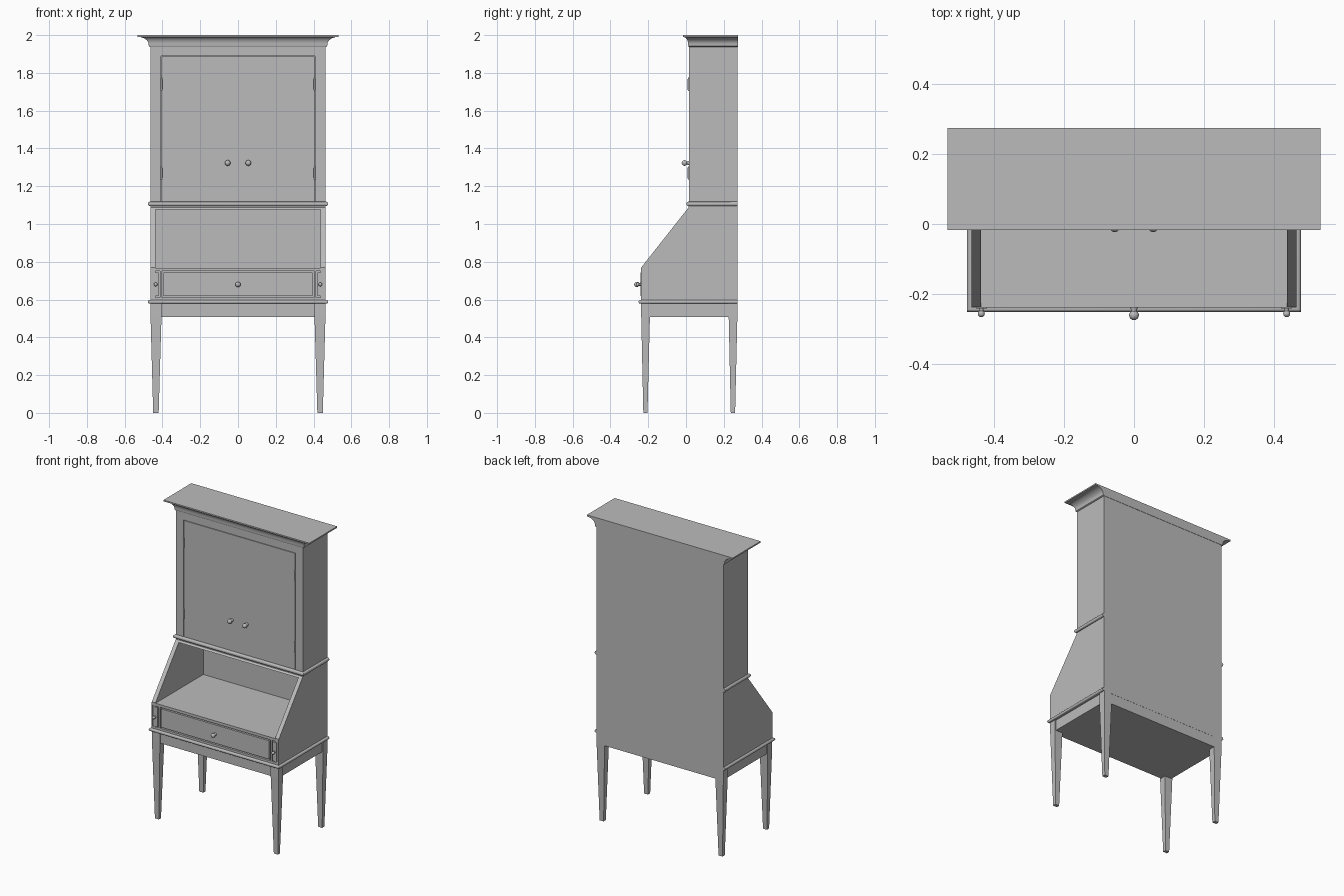
import bpy, bmesh, math
from mathutils import Matrix, Vector

cube = bpy.data.objects.get("Cube")
if cube:
    bpy.data.objects.remove(cube, do_unlink=True)

grey = bpy.data.materials.new("grey_wood")
grey.use_nodes = True
tone = (0.5, 0.5, 0.5, 1)
grey.diffuse_color = tone
grey.node_tree.nodes["Principled BSDF"].inputs["Base Color"].default_value = tone

BACK = 0.272


def finish(name, bm, smooth=False):
    bmesh.ops.recalc_face_normals(bm, faces=bm.faces)
    mesh = bpy.data.meshes.new(name)
    bm.to_mesh(mesh)
    bm.free()
    mesh.materials.append(grey)
    obj = bpy.data.objects.new(name, mesh)
    bpy.context.collection.objects.link(obj)
    if smooth:
        bpy.ops.object.select_all(action='DESELECT')
        obj.select_set(True)
        bpy.context.view_layer.objects.active = obj
        bpy.ops.object.shade_smooth_by_angle(angle=math.radians(40))
    return obj


def loft(name, rings, smooth=False):
    """Stack rectangles (x0, x1, y0, y1, z) into a closed solid."""
    bm = bmesh.new()
    loops = [[bm.verts.new(p) for p in ((x0, y0, z), (x1, y0, z), (x1, y1, z), (x0, y1, z))]
             for x0, x1, y0, y1, z in rings]
    for a, b in zip(loops, loops[1:]):
        for i in range(4):
            j = (i + 1) % 4
            bm.faces.new((a[i], a[j], b[j], b[i]))
    bm.faces.new(loops[0][::-1])
    bm.faces.new(loops[-1])
    return finish(name, bm, smooth)


def box(name, x0, x1, y0, y1, z0, z1):
    return loft(name, [(x0, x1, y0, y1, z0), (x0, x1, y0, y1, z1)])


def prism(name, x0, x1, outline):
    """Extrude a y-z outline along x."""
    bm = bmesh.new()
    face = bm.faces.new([bm.verts.new((x0, y, z)) for y, z in outline])
    out = bmesh.ops.extrude_face_region(bm, geom=[face])
    verts = [v for v in out["geom"] if isinstance(v, bmesh.types.BMVert)]
    bmesh.ops.translate(bm, verts=verts, vec=Vector((x1 - x0, 0, 0)))
    return finish(name, bm)


def moulding(name, half, front, z0, z1, bulge):
    """Half-round strip around the front and sides, flush at the back."""
    rings = []
    for i in range(9):
        a = math.pi * i / 8
        o = bulge * math.sin(a)
        rings.append((-half - o, half + o, front - o, BACK, (z0 + z1) / 2 - (z1 - z0) / 2 * math.cos(a)))
    loft(name, rings, True)


def knob(name, x, front, z, r):
    bm = bmesh.new()
    tip = front - r * 1.6
    bmesh.ops.create_uvsphere(bm, u_segments=20, v_segments=12, radius=r,
                              matrix=Matrix.Translation((x, tip, z)))
    bmesh.ops.create_cone(bm, cap_ends=True, segments=16, radius1=r * 0.75, radius2=r * 0.45, depth=r * 1.7,
                          matrix=Matrix.Translation((x, front - r * 0.7, z)) @ Matrix.Rotation(math.pi / 2, 4, 'X'))
    finish(name, bm, True)


SIDES = (("right", -1), ("left", 1))


def mirrored_box(name, x0, x1, *rest):
    for side, s in SIDES:
        a, b = sorted((s * x0, s * x1))
        box(f"{side}_{name}", a, b, *rest)


# Stand: tapered legs and apron
for side, s in SIDES:
    for end, y0, y1, t0, t1 in (("front", -0.226, -0.204, -0.237, -0.191),
                                ("back", 0.237, 0.26, 0.226, BACK)):
        rings = []
        for a, b, c, d, z in ((0.42, 0.449, y0, y1, 0), (0.405, 0.463, t0, t1, 0.51),
                              (0.405, 0.463, t0, t1, 0.58)):
            xa, xb = sorted((s * a, s * b))
            rings.append((xa, xb, c, d, z))
        loft(f"{end}_{side}_leg", rings)
box("apron", -0.456, 0.456, -0.229, BACK - 0.001, 0.508, 0.58)
moulding("stand_moulding", 0.468, -0.242, 0.578, 0.598, 0.009)

# Desk section: slanted sides, floor, top and back
slope = [(-0.237, 0.595), (-0.237, 0.77), (0.014, 1.088), (0.014, 1.1), (BACK, 1.1), (BACK, 0.595)]
for side, s in SIDES:
    prism(f"{side}_desk_side", s * 0.437, s * 0.464, slope)
box("desk_floor", -0.437, 0.437, -0.236, 0.262, 0.75, 0.767)
box("desk_back", -0.437, 0.437, 0.262, BACK, 0.595, 1.1)
prism("desk_top", -0.437, 0.437, [(0.004, 1.077), (0.014, 1.088), (0.014, 1.1), (0.262, 1.1), (0.262, 1.077)])

# Drawer frame and drawers
box("lower_rail", -0.464, 0.464, -0.238, -0.215, 0.595, 0.612)
box("upper_rail", -0.464, 0.464, -0.238, -0.215, 0.75, 0.768)
box("drawer_backing", -0.45, 0.45, -0.222, -0.21, 0.6, 0.76)
mirrored_box("drawer_stile", 0.403, 0.414, -0.238, -0.215, 0.612, 0.75)
mirrored_box("outer_stile", 0.457, 0.464, -0.2385, -0.215, 0.612, 0.75)
# Narrow recess strips sit in front of the desk sides
mirrored_box("small_drawer", 0.42, 0.451, -0.241, -0.215, 0.618, 0.744)
box("main_drawer", -0.395, 0.395, -0.238, -0.215, 0.62, 0.742)
knob("main_drawer_knob", 0, -0.238, 0.68, 0.014)
for side, s in SIDES:
    knob(f"{side}_small_drawer_knob", s * 0.436, -0.24, 0.68, 0.01)

# Upper cabinet carcass
moulding("waist_moulding", 0.467, 0.012, 1.095, 1.118, 0.01)
mirrored_box("cabinet_side", 0.44, 0.464, 0.016, BACK, 1.1, 1.95)
mirrored_box("cabinet_stile", 0.408, 0.44, 0.016, 0.035, 1.11, 1.95)
box("cabinet_rail", -0.408, 0.408, 0.016, 0.035, 1.889, 1.95)
box("cabinet_back", -0.44, 0.44, 0.26, BACK, 1.1, 1.95)

# Doors with knobs and hinges
mirrored_box("door", 0.001, 0.405, 0.016, 0.034, 1.119, 1.886)
for side, s in SIDES:
    knob(f"{side}_door_knob", s * 0.055, 0.016, 1.323, 0.015)
    for level, z in (("lower", 1.27), ("upper", 1.74)):
        bm = bmesh.new()
        bmesh.ops.create_cone(bm, cap_ends=True, segments=12, radius1=0.005, radius2=0.005, depth=0.055,
                              matrix=Matrix.Translation((s * 0.406, 0.014, z)))
        for e in (-1, 1):
            bmesh.ops.create_uvsphere(bm, u_segments=10, v_segments=6, radius=0.005,
                                      matrix=Matrix.Translation((s * 0.406, 0.014, z + e * 0.03)))
        finish(f"{level}_{side}_hinge", bm, True)

# Crown: bead, cove and flat top lip
crown = [(0.003, 1.938), (0.008, 1.942), (0.009, 1.95)]
for i in range(1, 9):
    a = math.pi / 2 * i / 8
    crown.append((0.009 + 0.055 * (1 - math.cos(a)), 1.95 + 0.04 * math.sin(a)))
crown += [(0.069, 1.991), (0.069, 2.0)]
loft("crown", [(-0.464 - o, 0.464 + o, 0.016 - o * 0.48, BACK + 0.002, z) for o, z in crown], True)
